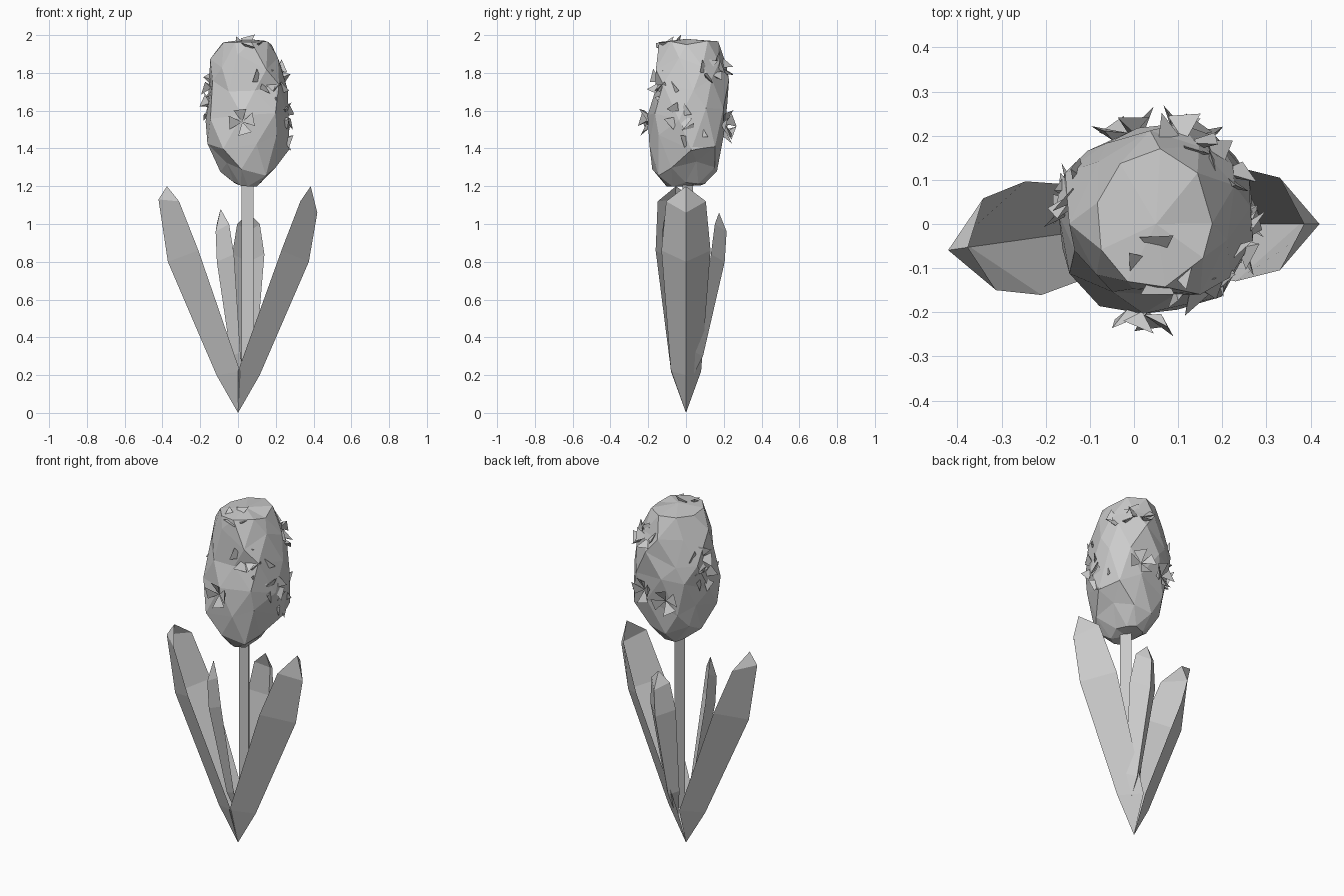
import bpy, math, random
from mathutils import Vector

cube = bpy.data.objects.get("Cube")
if cube:
    bpy.data.objects.remove(cube, do_unlink=True)
random.seed(11)

grey = bpy.data.materials.new("plain grey")
grey.use_nodes = True
grey.diffuse_color = (0.6, 0.6, 0.6, 1)
grey.node_tree.nodes["Principled BSDF"].inputs["Base Color"].default_value = (0.6, 0.6, 0.6, 1)


def make(name, verts, faces):
    mesh = bpy.data.meshes.new(name)
    mesh.from_pydata([tuple(v) for v in verts], [], faces)
    mesh.materials.append(grey)
    obj = bpy.data.objects.new(name, mesh)
    bpy.context.collection.objects.link(obj)
    return obj


def leaf(name, x, degrees, keel, rims, tip, spread=1.0):
    """V-folded blade: keel (reach, z) outside, rims (reach, half width, z) inside."""
    a = math.radians(degrees)
    out, side = Vector((math.cos(a), math.sin(a), 0)), Vector((-math.sin(a), math.cos(a), 0))

    def place(r, w, z):
        return Vector((x, 0, z)) + (out * r + side * w) * spread

    verts = [place(0, 0, 0 if x == 0 else 0.12)]
    for (kr, kz), (r, w, z) in zip(keel, rims):
        verts += [place(r, -w, z), place(kr, 0, kz), place(r, w, z)]
    verts.append(place(tip[0], 0, tip[1]))
    end = len(verts) - 1
    faces = [(0, 2, 1), (0, 3, 2)]
    for i in range(1, end - 3, 3):
        faces += [(i, i + 1, i + 4, i + 3), (i + 1, i + 2, i + 5, i + 4)]
    faces += [(end - 3, end - 2, end), (end - 2, end - 1, end)]
    make(name, verts, faces)


# Two broad leaves and two narrow ones
big_keel = [(0.115, 0.2), (0.375, 0.8)]
big_rims = [(0.0, 0.08, 0.22), (0.23, 0.13, 0.86), (0.33, 0.105, 1.12)]
small_keel = [(0.09, 0.3), (0.205, 0.8), (0.215, 0.96)]
small_rims = [(0.05, 0.045, 0.32), (0.135, 0.085, 0.84), (0.155, 0.06, 1.0)]
leaf("left_leaf", 0, 0, big_keel + [(0.42, 1.06)], big_rims, (0.385, 1.2))
leaf("right_leaf", 0, 188, big_keel + [(0.425, 1.13)], big_rims, (0.38, 1.2))
leaf("back_leaf", 0.05, 88, small_keel, small_rims, (0.175, 1.06))
leaf("front_leaf", 0.02, 220, small_keel, small_rims, (0.175, 1.08), spread=0.84)

# Three-sided stem with a flat front
bpy.ops.mesh.primitive_cylinder_add(vertices=3, radius=0.037, depth=1.04, location=(0.05, 0, 0.72))
stem = bpy.context.object
stem.name = "stem"
stem.data.materials.append(grey)

# Faceted flower head: rings of (z, centre x, centre y, half width x, half width y)
rings = [(1.21, 0.05, 0.0, 0.07, 0.1), (1.3, 0.05, 0.0, 0.145, 0.165),
         (1.43, 0.055, 0.0, 0.215, 0.21), (1.58, 0.055, 0.015, 0.23, 0.22),
         (1.73, 0.045, 0.015, 0.2, 0.195), (1.86, 0.045, 0.025, 0.17, 0.195),
         (1.96, 0.045, 0.01, 0.125, 0.155)]
SIDES = 9
verts, faces = [], []
for i, (z, cx, cy, rx, ry) in enumerate(rings):
    rough = 0.11 if 0 < i < len(rings) - 1 else 0.03
    for j in range(SIDES):
        a = math.tau * (j + 0.5 * (i % 2) + random.uniform(-0.2, 0.2)) / SIDES
        f = 1.03 + random.uniform(-rough, rough)
        verts.append((cx + rx * f * math.cos(a), cy + ry * f * math.sin(a),
                      z + random.uniform(-rough, rough) * 0.4))
for i in range(len(rings) - 1):
    for j in range(SIDES):
        k = (j + 1) % SIDES
        a, b = i * SIDES + j, i * SIDES + k
        c, d = a + SIDES, b + SIDES
        faces += [(a, b, c), (b, d, c)] if i % 2 == 0 else [(a, d, c), (a, b, d)]
top = len(verts)
verts += [(0.05, 0, 1.98), (0.05, 0, 1.2)]
last = top - SIDES
for j in range(SIDES):
    k = (j + 1) % SIDES
    faces += [(last + j, last + k, top), (k, j, top + 1)]
make("flower_head", verts, faces)


def blossom(name, centre, size):
    """Four small pointed petals fanned around an outward axis."""
    centre = Vector(centre)
    axis = (centre - Vector((0.05, 0, min(centre.z, 1.7)))).normalized()
    u = axis.orthogonal().normalized()
    v = axis.cross(u)
    spin = random.uniform(0, math.tau)
    pv, pf = [], []
    for p in range(4):
        a = spin + p * math.tau / 4 + random.uniform(-0.3, 0.3)
        ray, across = u * math.cos(a) + v * math.sin(a), v * math.cos(a) - u * math.sin(a)
        n = len(pv)
        pv += [centre - axis * size * 0.3,
               centre + ray * size + across * size * 0.55,
               centre + ray * size - across * size * 0.55 + axis * size * 0.3,
               centre + ray * size * 0.6 - axis * size * 0.4]
        pf += [(n, n + 2, n + 1), (n, n + 1, n + 3), (n + 1, n + 2, n + 3), (n + 2, n, n + 3)]
    make(name, pv, pf)


# Little blossoms scattered on the head
spots = [(0.02, -0.225, 1.54), (0.14, -0.15, 1.76), (0.22, -0.09, 1.68),
         (0.265, -0.04, 1.57), (0.26, 0.04, 1.46), (0.21, 0.13, 1.81), (0.12, 0.2, 1.84),
         (0.13, 0.225, 1.53), (-0.02, 0.225, 1.5), (-0.165, 0.06, 1.62), (-0.15, 0.08, 1.73)]
for n, spot in enumerate(spots):
    blossom(f"blossom_{n + 1}", spot, 0.066)
blossom("top_blossom", (0.06, -0.09, 1.96), 0.07)
